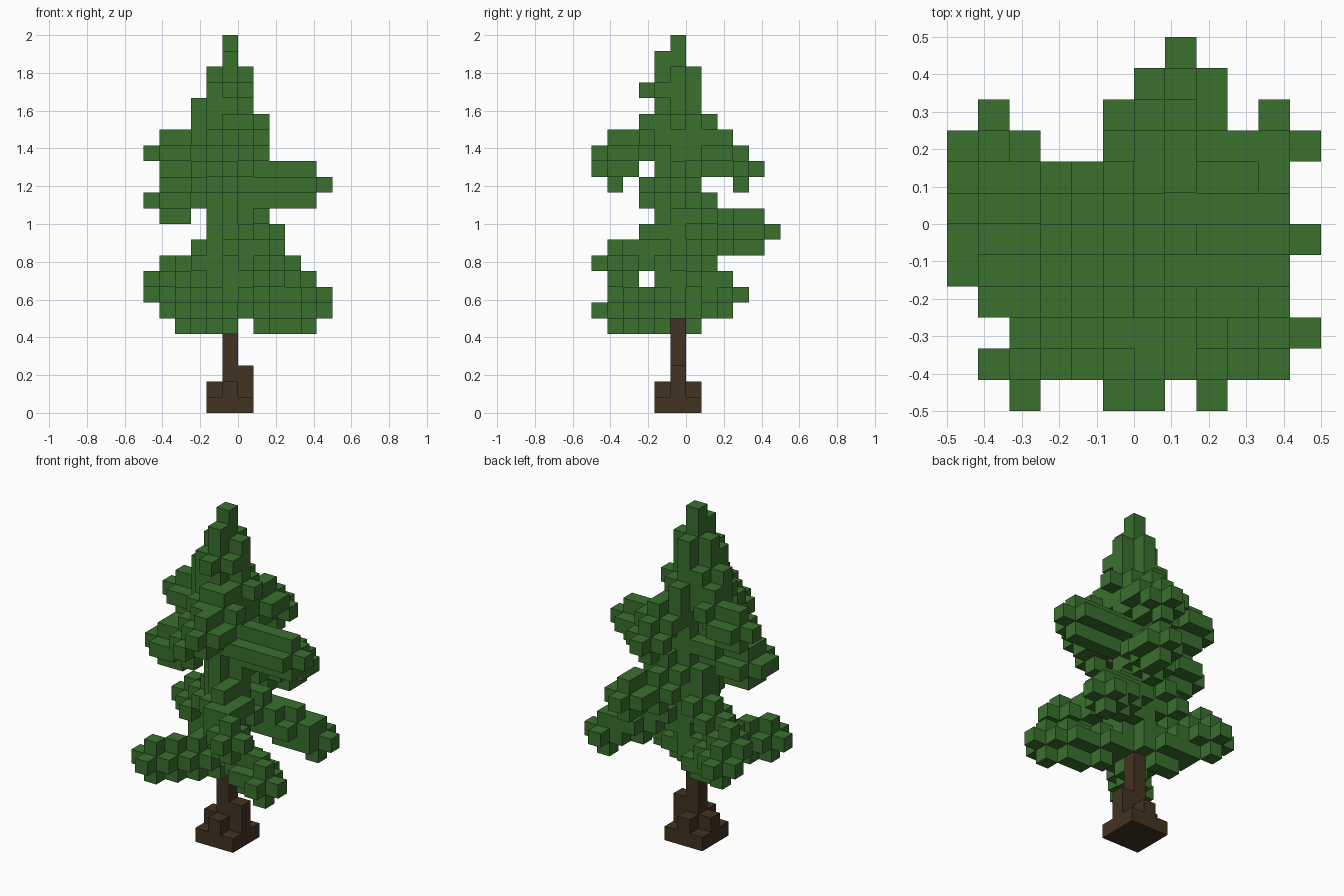
import bpy
import bmesh
from mathutils import Vector

if "Cube" in bpy.data.objects:
    bpy.data.objects.remove(bpy.data.objects["Cube"], do_unlink=True)

CELL = 1 / 12
SIDES = [Vector(s) for s in ((1, 0, 0), (-1, 0, 0), (0, 1, 0), (0, -1, 0), (0, 0, 1), (0, 0, -1))]


def make_material(name, colour):
    mat = bpy.data.materials.new(name)
    mat.use_nodes = True
    mat.diffuse_color = colour
    mat.node_tree.nodes["Principled BSDF"].inputs["Base Color"].default_value = colour
    return mat


def blob(cells, x, y, z):
    """Add a block with one neighbour on each of its six sides."""
    cells.add((x, y, z))
    for s in SIDES:
        cells.add((x + int(s.x), y + int(s.y), z + int(s.z)))


def branch(cells, start_z, tip):
    """Sweep the blob from the trunk axis out to the tip."""
    start = Vector((-1, -1, start_z))
    tip = Vector(tip)
    steps = round(max(abs(tip.x - start.x), abs(tip.y - start.y)))
    for i in range(steps + 1):
        p = start + (tip - start) * (i / steps)
        blob(cells, *(round(c) for c in p))


def build(name, cells, occupied, material):
    """Make the outer skin of a set of blocks."""
    bm = bmesh.new()
    for cell in sorted(cells):
        centre = Vector(cell) + Vector((0.5, 0.5, 0.5))
        for s in SIDES:
            if tuple(int(c + d) for c, d in zip(cell, s)) in occupied:
                continue
            u = Vector((s.y, s.z, s.x))
            v = s.cross(u)
            corners = [centre + (s + u * a + v * b) / 2
                       for a, b in ((-1, -1), (1, -1), (1, 1), (-1, 1))]
            bm.faces.new([bm.verts.new(c * CELL) for c in corners])
    bmesh.ops.remove_doubles(bm, verts=bm.verts, dist=CELL / 100)
    mesh = bpy.data.meshes.new(name)
    bm.to_mesh(mesh)
    bm.free()
    mesh.materials.append(material)
    obj = bpy.data.objects.new(name, mesh)
    bpy.context.collection.objects.link(obj)


# Trunk: square foot, root stubs, and a thin stem
trunk = {(x, y, 0) for x in range(-2, 1) for y in range(-2, 1)}
blob(trunk, -1, -1, 1)
trunk |= {(-1, -1, z) for z in range(6)}
trunk.add((0, -1, 2))

# Leafy core around the stem, with a pointed top
foliage = set()
for z in range(7, 22):
    blob(foliage, -1, -1, z)
foliage |= {(-1, -1, 23), (-1, -2, 22)}

# Short twigs near the core
for twig in ((-1, -2, 6), (-1, -2, 20), (-2, -1, 19), (0, -1, 18), (-1, 0, 18)):
    blob(foliage, *twig)

# Boughs: height at the stem, then the tip
boughs = [
    # lower tier
    (6, (-4, -5, 6)), (6, (-5, 2, 7)), (6.8, (4, -4, 6)), (10, (4, 2, 7)),
    (10, (-5, 1, 8)), (10, (2, -5, 9)), (12, (1, 4, 11)),
    # upper tier
    (14.6, (-5, -2, 13)), (14.6, (-5, -1, 13)), (14, (4, -1, 14)),
    (18, (0, 3, 15)), (19, (-1, -5, 15)), (18, (0, -5, 16)), (18, (-5, 0, 16)),
]
for start_z, tip in boughs:
    branch(foliage, start_z, tip)
foliage -= trunk

everything = trunk | foliage
build("trunk", trunk, everything, make_material("bark brown", (0.055, 0.033, 0.016, 1)))
build("foliage", foliage, everything, make_material("leaf green", (0.042, 0.162, 0.027, 1)))
